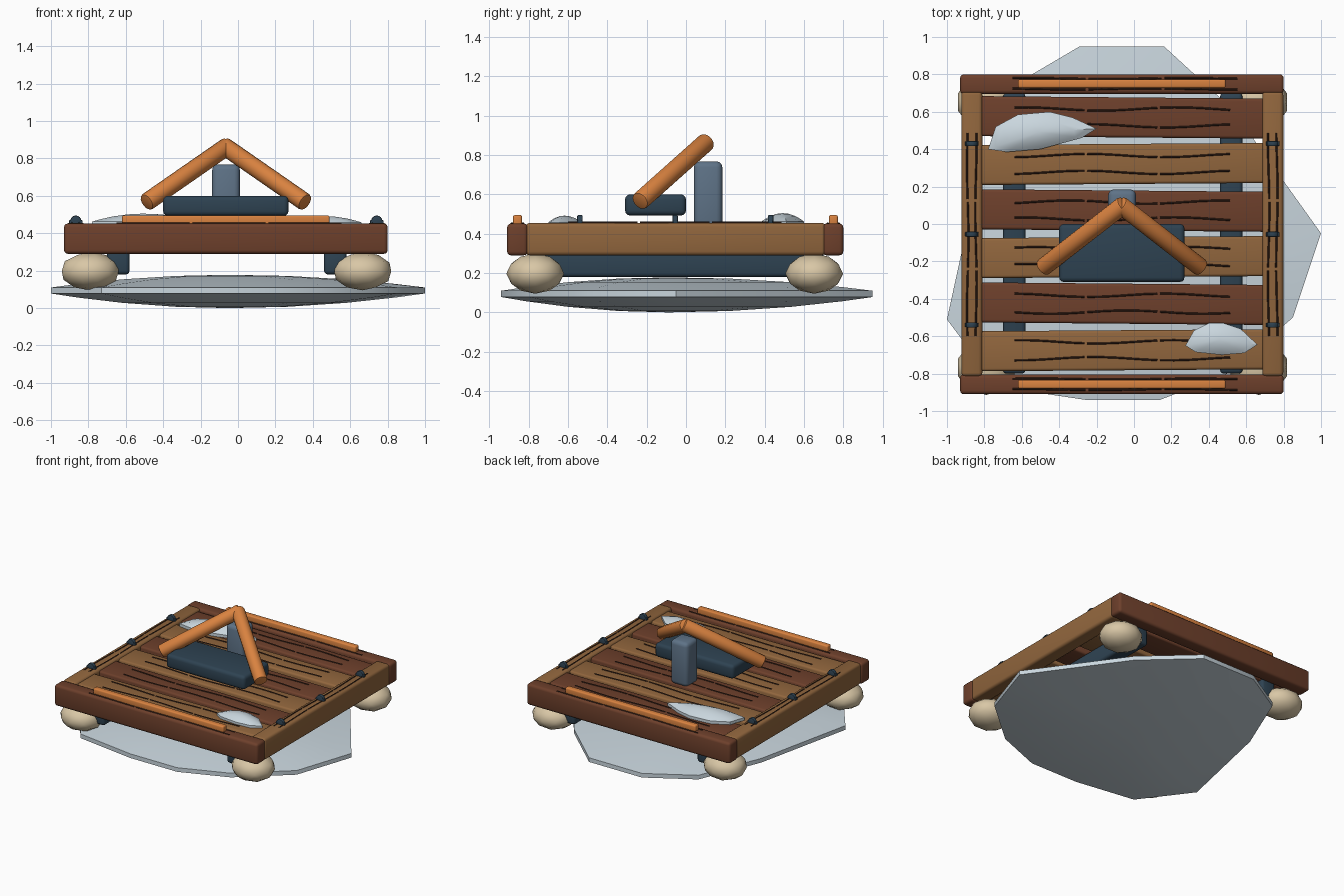
import bpy, bmesh, math, random
from mathutils import Vector

random.seed(4)
if "Cube" in bpy.data.objects:
    bpy.data.objects.remove(bpy.data.objects["Cube"])


def material(name, *srgb):
    m = bpy.data.materials.new(name)
    m.use_nodes = True
    lin = [((c + 0.055) / 1.055) ** 2.4 for c in srgb] + [1]
    m.diffuse_color = lin
    node = next(n for n in m.node_tree.nodes if n.type == 'BSDF_PRINCIPLED')
    node.inputs["Base Color"].default_value = lin
    return m


DARK = material("dark wood", 0.43, 0.25, 0.17)
LIGHT = material("light wood", 0.57, 0.40, 0.24)
GRAIN = material("wood grain", 0.24, 0.15, 0.11)
ORANGE = material("orange wood", 0.85, 0.51, 0.25)
NAVY = material("navy", 0.18, 0.26, 0.32)
STEEL = material("blue grey", 0.37, 0.45, 0.53)
BEIGE = material("beige", 0.85, 0.78, 0.65)
ICE = material("ice", 0.79, 0.84, 0.87)


def finish(name, bm, mat, angle=40):
    bmesh.ops.recalc_face_normals(bm, faces=bm.faces)
    me = bpy.data.meshes.new(name)
    bm.to_mesh(me)
    bm.free()
    me.materials.append(mat)
    ob = bpy.data.objects.new(name, me)
    bpy.context.collection.objects.link(ob)
    bpy.ops.object.select_all(action='DESELECT')
    ob.select_set(True)
    bpy.context.view_layer.objects.active = ob
    bpy.ops.object.shade_smooth_by_angle(angle=math.radians(angle))
    return ob


def box(name, x, y, z, mat, bevel=0.02, turn=0):
    """Rounded box from (min, max) ranges."""
    bm = bmesh.new()
    bmesh.ops.create_cube(bm, size=1)
    bmesh.ops.scale(bm, vec=(x[1] - x[0], y[1] - y[0], z[1] - z[0]), verts=bm.verts)
    bmesh.ops.bevel(bm, geom=bm.edges[:], offset=bevel, segments=3, profile=0.5, affect='EDGES')
    ob = finish(name, bm, mat)
    ob.location = [sum(r) / 2 for r in (x, y, z)]
    ob.rotation_euler.z = math.radians(turn)
    return ob


def rod(name, a, b, radius, mat, bevel=0.01):
    a, b = Vector(a), Vector(b)
    bm = bmesh.new()
    bmesh.ops.create_cone(bm, cap_ends=True, segments=16, radius1=radius, radius2=radius, depth=(b - a).length)
    rim = [e for e in bm.edges if any(len(f.verts) > 4 for f in e.link_faces)]
    bmesh.ops.bevel(bm, geom=rim, offset=bevel, segments=2, profile=0.5, affect='EDGES')
    ob = finish(name, bm, mat)
    ob.location = (a + b) / 2
    ob.rotation_euler = (b - a).to_track_quat('Z', 'Y').to_euler()
    return ob


def mound(name, outline, low, rim, top, mat):
    """Domed sheet over an outline; low and rim bound its edge wall."""
    bm = bmesh.new()
    cx = sum(p[0] for p in outline) / len(outline)
    cy = sum(p[1] for p in outline) / len(outline)

    def dome(edge, peak):
        rings = []
        for s in (1, 0.85, 0.6, 0.3):
            z = edge + (peak - edge) * (1 - s * s)
            rings.append([bm.verts.new((cx + (x - cx) * s, cy + (y - cy) * s, z)) for x, y in outline])
        for r, q in zip(rings, rings[1:]):
            join(r, q)
        tip = bm.verts.new((cx, cy, peak))
        for i, v in enumerate(rings[-1]):
            bm.faces.new((rings[-1][i - 1], v, tip))
        return rings[0]

    def join(r, q):
        for i in range(len(r)):
            bm.faces.new((r[i - 1], r[i], q[i], q[i - 1]))

    join(dome(low[0], low[1]), dome(rim, top))
    return finish(name, bm, mat)


def grain(name, start, end, sway, pieces=3):
    """Broken wavy line lying on a plank."""
    a, b = Vector(start), Vector(end)
    side = Vector((-(b - a).y, (b - a).x, 0)).normalized()
    cu = bpy.data.curves.new(name, 'CURVE')
    cu.dimensions = '3D'
    cu.bevel_depth = 0.005
    cu.bevel_resolution = 0
    phase = random.uniform(0, 6)
    for p in range(pieces):
        sp = cu.splines.new('POLY')
        sp.points.add(5)
        for i, pt in enumerate(sp.points):
            t = (p + i / 5 * 0.96) / pieces
            pt.co = (*(a.lerp(b, t) + side * sway * math.sin(phase + t * 9)), 1)
    cu.materials.append(GRAIN)
    bpy.context.collection.objects.link(bpy.data.objects.new(name, cu))


# Ice floe under the raft
floe = [(1, -.05), (.52, .62), (.16, .95), (-.29, .95), (-.63, .75), (-.83, .27),
        (-1, -.51), (-.73, -.87), (-.26, -.94), (.14, -.94), (.5, -.8), (.85, -.5)]
mound("ice_floe", floe, (0.078, 0.0), 0.11, 0.178, ICE)

# Frame rails with trim strips on the ends
for side, y, strip in (("front", (-.91, -.805), -.857), ("back", (.695, .80), .75)):
    box(side + "_rail", (-.93, .80), y, (.29, .452), DARK)
    box(side + "_trim", (-.62, .49), (strip - .023, strip + .023), (.44, .495), ORANGE, 0.01)
    for off in (-.028, .028):
        grain(side + "_rail_grain", (-.65, strip + off, .452), (.57, strip + off, .452), .003)

# Side rails, lashing knots and skids
for side, x, skid in (("right", -.867, -.64), ("left", .742, .52)):
    box(side + "_rail", (x - .056, x + .056), (-.815, .71), (.29, .455), LIGHT)
    box(side + "_skid", (skid - .06, skid + .06), (-.80, .70), (.18, .31), NAVY)
    for off in (-.022, .022):
        grain(side + "_rail_grain", (x + off, -.60, .456), (x + off, .50, .456), .004)
    for y in (-.54, -.055, .43):
        rod(side + "_knot", (x, y - .014, .465), (x, y + .014, .465), .03, NAVY, 0.006)
        box(side + "_lashing", (x - .036, x + .036), (y - .012, y + .012), (.44, .47), NAVY, 0.004)

# Deck planks, alternating wood
for i in range(6):
    y = -.675 + i * .249
    turn = -0.5 if i % 2 else 0.4
    box("deck_plank", (-.83, .71), (y - .107, y + .107), (.30, .44), DARK if i % 2 else LIGHT, 0.015, turn)
    for off in (-.045, .045):
        grain("plank_grain", (-.64, y + off, .441), (.53, y + off, .441), .009)

# Corner floats
for x in (-.79, .667):
    for y in (-.767, .652):
        bm = bmesh.new()
        bmesh.ops.create_icosphere(bm, subdivisions=2, radius=1)
        bmesh.ops.scale(bm, vec=(.16, .147, .102), verts=bm.verts)
        finish("corner_float", bm, BEIGE, 60).location = (x, y, .197)

# Seat, post and the two angled bars
box("seat", (-.40, .27), (-.31, 0), (.493, .60), NAVY, 0.025)
box("seat_post", (-.138, .01), (.04, .185), (.43, .768), STEEL, 0.03)
for side, s in (("right", -1), ("left", 1)):
    rod(side + "_bar", (-.065 - s * .012, .105, .868), (-.065 + s * .425, -.235, .565), .048, ORANGE)

# Snow patches on the deck
mound("back_snow", [(-.20, .51), (-.33, .57), (-.45, .60), (-.62, .585), (-.74, .52), (-.78, .40),
                    (-.68, .385), (-.5, .40), (-.28, .46)], (.44, .435), .462, .505, ICE)
mound("front_snow", [(.66, -.645), (.57, -.56), (.48, -.53), (.40, -.53), (.32, -.57), (.275, -.65),
                     (.33, -.685), (.47, -.70), (.59, -.69)], (.44, .435), .458, .492, ICE)
